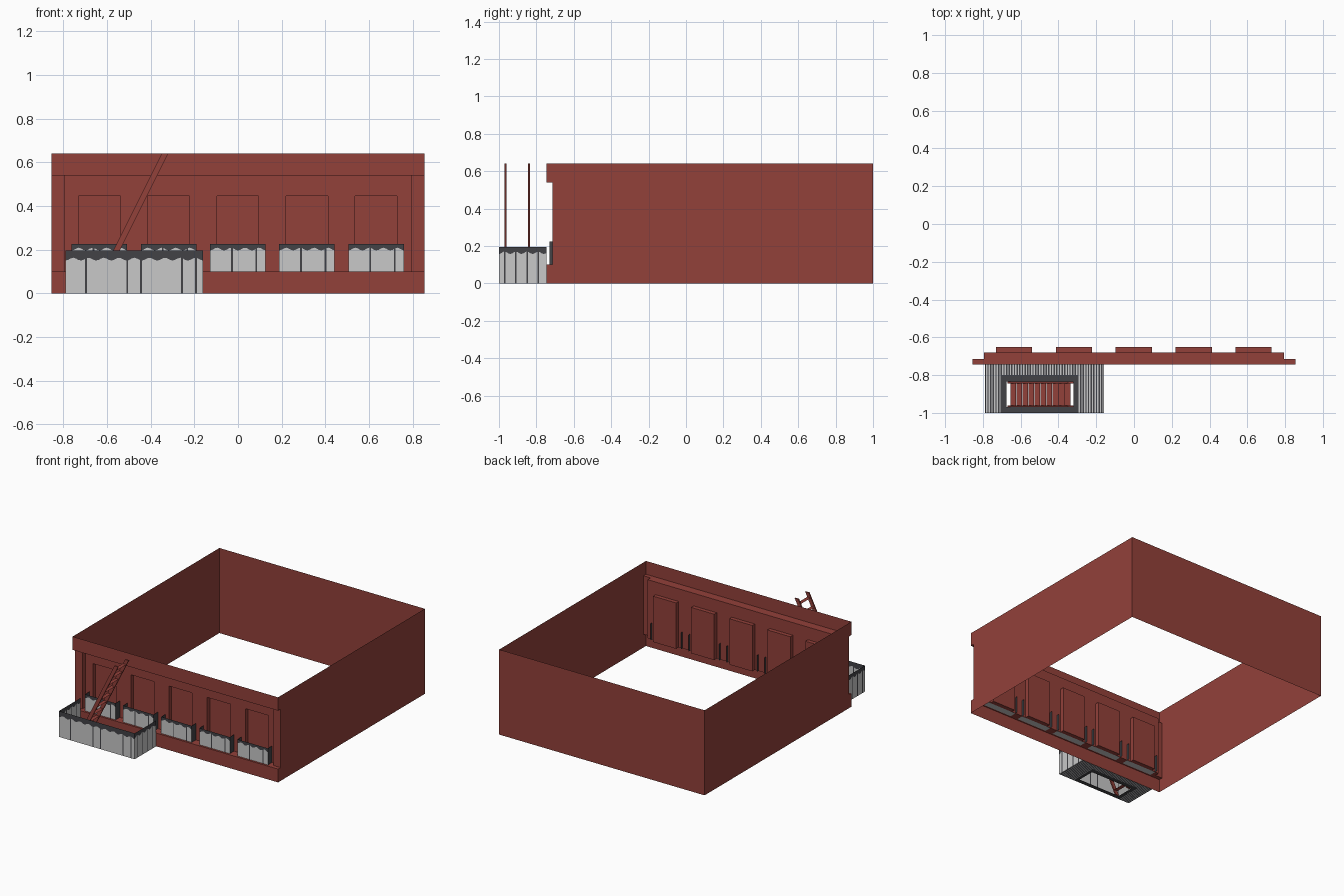
import bpy
import math

if "Cube" in bpy.data.objects:
    bpy.data.objects.remove(bpy.data.objects["Cube"])


def material(name, rgb):
    m = bpy.data.materials.new(name)
    m.diffuse_color = (*rgb, 1)
    m.use_nodes = True
    m.node_tree.nodes["Principled BSDF"].inputs["Base Color"].default_value = m.diffuse_color
    return m


RED = material("brick red", (0.29, 0.052, 0.042))
LIGHT = material("light grey", (0.58, 0.58, 0.58))
DARK = material("dark iron", (0.055, 0.055, 0.062))
MATS = [RED, LIGHT, DARK]
R, L, D = 0, 1, 2


def build(name, faces):
    """faces: list of (points, colour index)."""
    verts, polys = [], []
    for pts, _ in faces:
        polys.append(range(len(verts), len(verts) + len(pts)))
        verts += pts
    me = bpy.data.meshes.new(name)
    me.from_pydata(verts, [], [list(p) for p in polys])
    for m in MATS:
        me.materials.append(m)
    for p, (_, c) in zip(me.polygons, faces):
        p.material_index = c
    ob = bpy.data.objects.new(name, me)
    bpy.context.collection.objects.link(ob)
    return ob


def xz(x0, x1, z0, z1, y, c=R):      # faces the front
    return ([(x0, y, z0), (x1, y, z0), (x1, y, z1), (x0, y, z1)], c)


def yz(y0, y1, z0, z1, x, c=R):      # faces sideways
    return ([(x, y0, z0), (x, y1, z0), (x, y1, z1), (x, y0, z1)], c)


def xy(x0, x1, y0, y1, z, c=R):      # horizontal
    return ([(x0, y0, z), (x1, y0, z), (x1, y1, z), (x0, y1, z)], c)


W, P, H = 0.855, 0.795, 0.64         # half width, inner pillar edge, height
BAND, PIL, WALL, GLASS = -0.745, -0.715, -0.68, -0.65
LO, HI, WTOP = 0.10, 0.54, 0.445
windows = [-0.635 + 0.317 * i for i in range(5)]
WH = 0.096

# Side and back walls
shell = [xz(-W, W, 0, H, 1)]
for x in (-W, W):
    shell.append(([(x, BAND, 0), (x, 1, 0), (x, 1, H), (x, BAND, H), (x, BAND, HI),
                   (x, PIL, HI), (x, PIL, LO), (x, BAND, LO)], R))
build("outer_walls", shell)

# Front bands with ledges, and corner pillars
bands = [xz(-W, W, 0, LO, BAND), xz(-W, W, HI, H, BAND)]
for z in (LO, HI):
    bands += [xy(-W, W, BAND, PIL, z), xy(-P, P, PIL, WALL, z)]
for s in (-1, 1):
    bands += [xz(min(s * W, s * P), max(s * W, s * P), LO, HI, PIL),
              yz(PIL, WALL, LO, HI, s * P)]
build("front_bands_and_pillars", bands)

# Recessed front wall with window openings
wall, x = [xz(-P, P, WTOP, HI, WALL)], -P
for wx in windows:
    wall.append(xz(x, wx - WH, LO, WTOP, WALL))
    x = wx + WH
wall.append(xz(x, P, LO, WTOP, WALL))
build("front_wall", wall)

# Window niches
for i, wx in enumerate(windows):
    a, b = wx - WH, wx + WH
    build(f"window_niche_{i + 1}",
          [xz(a, b, LO, WTOP, GLASS), xy(a, b, WALL, GLASS, LO), xy(a, b, WALL, GLASS, WTOP),
           yz(WALL, GLASS, LO, WTOP, a), yz(WALL, GLASS, LO, WTOP, b)])


def rail(p, q, z0, z1, band, period, bars):
    """Thin railing panel: dark scalloped top band, light panel, dark bars."""
    n = math.hypot(q[0] - p[0], q[1] - p[1])
    cuts = {round(i * period / 6, 4) for i in range(int(n / period * 6) + 1)} | {0, n}
    for b in bars:
        cuts |= {b - 0.004, b + 0.004}
    cuts = sorted(c for c in cuts if 0 <= c <= n)

    def pt(u, z):
        return (p[0] + (q[0] - p[0]) * u / n, p[1] + (q[1] - p[1]) * u / n, z)

    def edge(u):
        return z1 - band - 0.013 * abs(math.cos(math.pi * u / period)) ** 2
    faces = []
    for a, b in zip(cuts, cuts[1:]):
        if b - a < 1e-5:
            continue
        dark = any(abs((a + b) / 2 - k) < 0.004 for k in bars)
        faces.append(([pt(a, z0), pt(b, z0), pt(b, edge(b)), pt(a, edge(a))], D if dark else L))
        faces.append(([pt(a, edge(a)), pt(b, edge(b)), pt(b, z1), pt(a, z1)], D))
    return faces


# Small balconies at every window
for i, wx in enumerate(windows):
    a, b, f = wx - 0.127, wx + 0.127, -0.73
    faces = rail((a, f), (b, f), LO, 0.225, 0.016, 0.064, [0.1, 0.212])
    faces += [yz(f, -0.662, LO, 0.225, x, D) for x in (a, b)]
    faces.append(xy(a, b, f, WALL, LO - 0.002, L))
    build(f"small_balcony_{i + 1}", faces)

# Large fire-escape balcony railing
X0, X1, F = -0.79, -0.16, -1.0
sides = [0.03, 0.09, 0.15, 0.21]
build("large_balcony_railing",
      rail((X0, F), (X1, F), 0, 0.195, 0.032, 0.07, [0.094, 0.282, 0.346, 0.533, 0.598])
      + rail((X0, F), (X0, BAND), 0, 0.195, 0.025, 0.06, sides)
      + rail((X1, F), (X1, BAND), 0, 0.195, 0.025, 0.06, sides))

# Slatted balcony floor around a framed ladder hatch
A, B, C = -0.70, -0.30, -0.80
floor, n = [], 90
for i in range(n):
    a = X0 + (X1 - X0) * i / n
    b = X0 + (X1 - X0) * (i + 1) / n
    inside = A < (a + b) / 2 < B
    floor.append(xy(a, b, C if inside else F, BAND, 0.001, D if i % 2 == 0 else L))
build("balcony_floor", floor)
h0, h1, k0, k1 = -0.675, -0.32, -0.97, -0.835
build("hatch_frame", [xy(A, h0, F, C, 0.002, D), xy(h1, B, F, C, 0.002, D),
                      xy(h0, h1, F, k0, 0.002, D), xy(h0, h1, k1, C, 0.002, D)])

# Ladder: two slanted stringers and flat treads
for side, y in (("front", k0), ("back", k1 - 0.01)):
    foot = [(-0.67, 0), (-0.64, 0), (-0.32, H), (-0.35, H)]
    front = [(px, y, pz) for px, pz in foot]
    back = [(px, y + 0.01, pz) for px, pz in foot]
    faces = [(front, R), (back[::-1], R)]
    for i in range(4):
        j = (i + 1) % 4
        faces.append(([front[j], front[i], back[i], back[j]], R))
    build(f"ladder_stringer_{side}", faces)
treads = []
for i in range(10):
    z = 0.03 + i * 0.064
    x = -0.67 + z / 2
    treads.append(xy(x, x + 0.03, k0, k1, z))
build("ladder_treads", treads)
